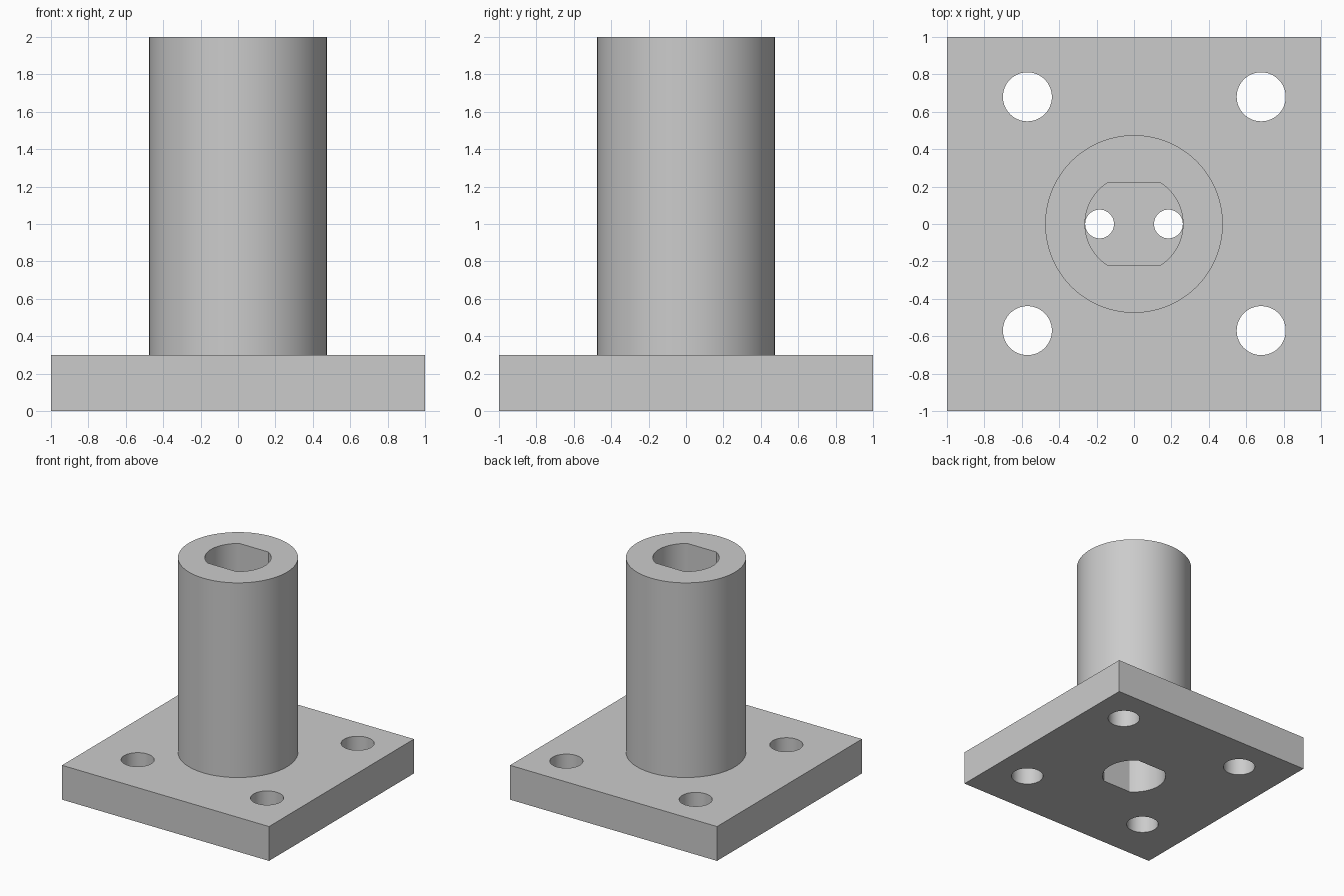
import bpy, bmesh
from math import sin, cos, asin, tau

default = bpy.data.objects.get("Cube")
if default:
    bpy.data.objects.remove(default, do_unlink=True)

PLATE_TOP, HEIGHT = 0.3, 2.0
WEB_LOW, WEB_HIGH = 0.9, 1.1

grey = bpy.data.materials.new("light_grey")
grey.use_nodes = True
colour = (0.6, 0.6, 0.6, 1)
grey.diffuse_color = colour
grey.node_tree.nodes["Principled BSDF"].inputs["Base Color"].default_value = colour


def circle(x, y, r, n=64):
    return [(x + r * cos(tau * i / n), y + r * sin(tau * i / n)) for i in range(n)]


def prism(name, outline, z0, z1):
    """Extrude a closed outline upward from z0 to z1."""
    bm = bmesh.new()
    base = bm.faces.new([bm.verts.new((x, y, z0)) for x, y in outline])
    up = bmesh.ops.extrude_face_region(bm, geom=[base], use_keep_orig=True)
    top = [v for v in up["geom"] if isinstance(v, bmesh.types.BMVert)]
    bmesh.ops.translate(bm, verts=top, vec=(0, 0, z1 - z0))
    bmesh.ops.recalc_face_normals(bm, faces=bm.faces)
    mesh = bpy.data.meshes.new(name)
    bm.to_mesh(mesh)
    bm.free()
    mesh.materials.append(grey)
    obj = bpy.data.objects.new(name, mesh)
    bpy.context.collection.objects.link(obj)
    return obj


def combine(target, tool, operation):
    """Apply a boolean and discard the tool."""
    tool.hide_render = True
    bpy.context.view_layer.objects.active = target
    mod = target.modifiers.new("boolean", "BOOLEAN")
    mod.operation, mod.solver, mod.object = operation, "EXACT", tool
    bpy.ops.object.modifier_apply(modifier=mod.name)
    bpy.data.objects.remove(tool, do_unlink=True)


# Square base plate joined to the round column
mount = prism("flanged_column", [(-1, -1), (1, -1), (1, 1), (-1, 1)], 0, PLATE_TOP)
column = prism("column", circle(0, 0, 0.475, 96), PLATE_TOP / 2, HEIGHT)
combine(mount, column, "UNION")

# Four bolt holes, slightly offset from the plate centre
for x in (-0.57, 0.68):
    for y in (-0.57, 0.68):
        hole = prism("bolt_hole", circle(x, y, 0.131), -0.1, PLATE_TOP + 0.1)
        combine(mount, hole, "DIFFERENCE")

# Round bore with two flats, sunk from both ends and leaving a web between
bore_r, flat = 0.262, 0.222
half = asin(flat / bore_r)
arc = [half * (i / 12 - 1) for i in range(25)]
bore = [(s * bore_r * cos(a), s * bore_r * sin(a)) for s in (1, -1) for a in arc]
for z0, z1 in ((-0.1, WEB_LOW), (WEB_HIGH, HEIGHT + 0.1)):
    combine(mount, prism("bore", bore, z0, z1), "DIFFERENCE")

# Two small holes through the web
for x in (-0.184, 0.184):
    pin = prism("pin_hole", circle(x, 0, 0.077, 48), WEB_LOW - 0.05, WEB_HIGH + 0.05)
    combine(mount, pin, "DIFFERENCE")

# Smooth the curved walls and keep the rims crisp
bpy.ops.object.select_all(action="DESELECT")
mount.select_set(True)
bpy.context.view_layer.objects.active = mount
bpy.ops.object.shade_smooth_by_angle()
